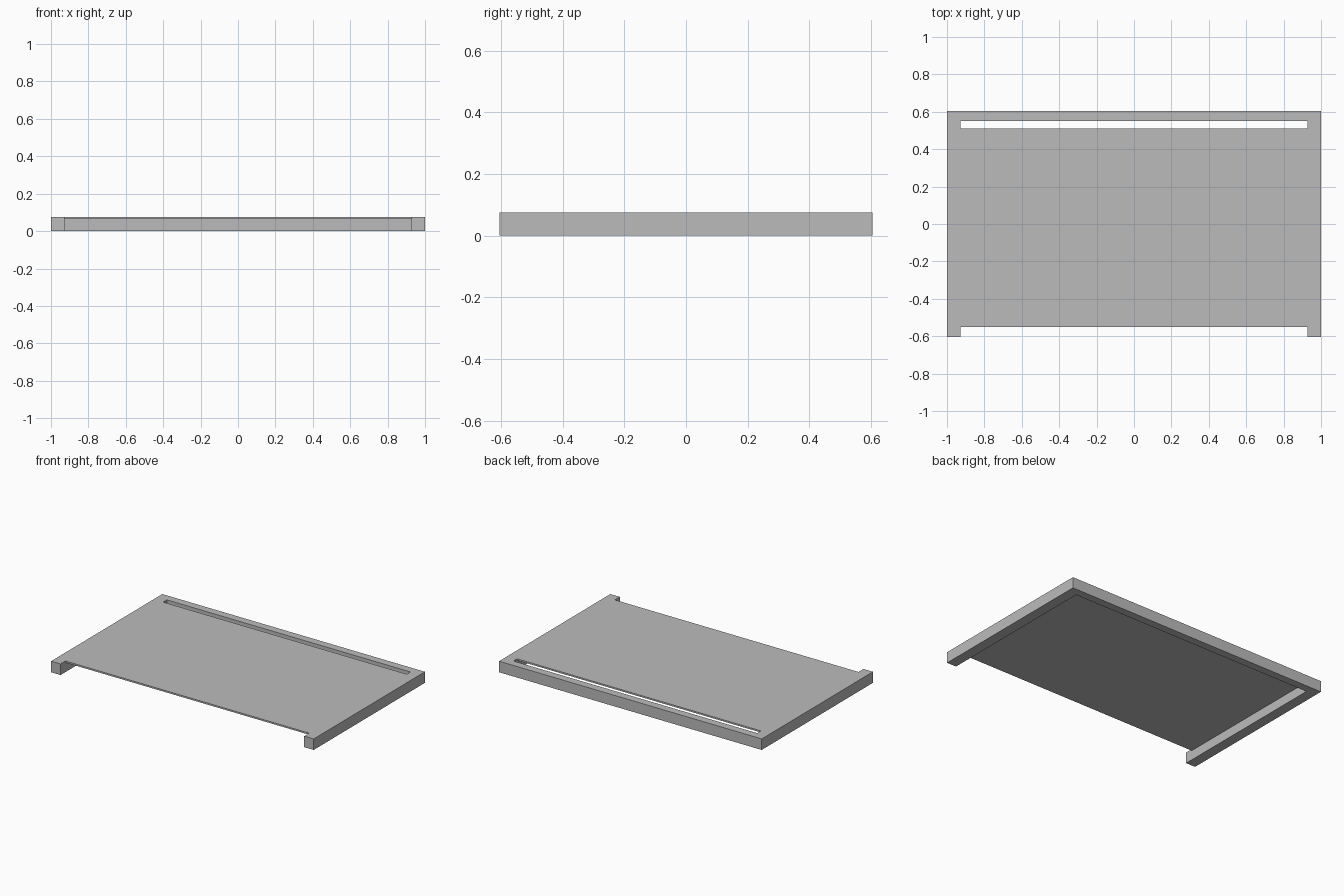
import bpy
import bmesh

if "Cube" in bpy.data.objects:
    bpy.data.objects.remove(bpy.data.objects["Cube"], do_unlink=True)

HALF_X, HALF_Y, HEIGHT = 1.0, 0.605, 0.076
INNER_X = 0.928                      # inside faces of the side rails
DECK_Z = 0.065                       # underside of the thin deck
DECK_FRONT, SLOT_FRONT, SLOT_BACK = -0.551, 0.511, 0.551

grey = bpy.data.materials.new("plain grey")
grey.use_nodes = True
colour = (0.5, 0.5, 0.5, 1)
grey.diffuse_color = colour
grey.node_tree.nodes["Principled BSDF"].inputs["Base Color"].default_value = colour


def extrude_along_x(name, profile, half_width):
    """Solid from a (y, z) profile, centred on x = 0."""
    bm = bmesh.new()
    face = bm.faces.new([bm.verts.new((-half_width, y, z)) for y, z in profile])
    ext = bmesh.ops.extrude_face_region(bm, geom=[face])
    verts = [v for v in ext["geom"] if isinstance(v, bmesh.types.BMVert)]
    bmesh.ops.translate(bm, verts=verts, vec=(2 * half_width, 0, 0))
    bmesh.ops.recalc_face_normals(bm, faces=bm.faces)
    mesh = bpy.data.meshes.new(name)
    bm.to_mesh(mesh)
    bm.free()
    mesh.materials.append(grey)
    obj = bpy.data.objects.new(name, mesh)
    bpy.context.collection.objects.link(obj)
    return obj


# Solid slab of the whole tray
tray = extrude_along_x("tray", [(-HALF_Y, 0), (HALF_Y, 0),
                                (HALF_Y, HEIGHT), (-HALF_Y, HEIGHT)], HALF_X)

# One stepped cutter: hollow underside, front notch and rear slot
cutter = extrude_along_x("hollow_cutter", [
    (-1, -1), (SLOT_BACK, -1), (SLOT_BACK, 1), (SLOT_FRONT, 1),
    (SLOT_FRONT, DECK_Z), (DECK_FRONT, DECK_Z), (DECK_FRONT, 1), (-1, 1)], INNER_X)
cutter.hide_render = True

cut = tray.modifiers.new("hollow", 'BOOLEAN')
cut.operation = 'DIFFERENCE'
cut.solver = 'EXACT'
cut.object = cutter

# Bake the cut and drop the cutter
bpy.context.view_layer.objects.active = tray
bpy.ops.object.modifier_apply(modifier=cut.name)
bpy.data.objects.remove(cutter, do_unlink=True)
